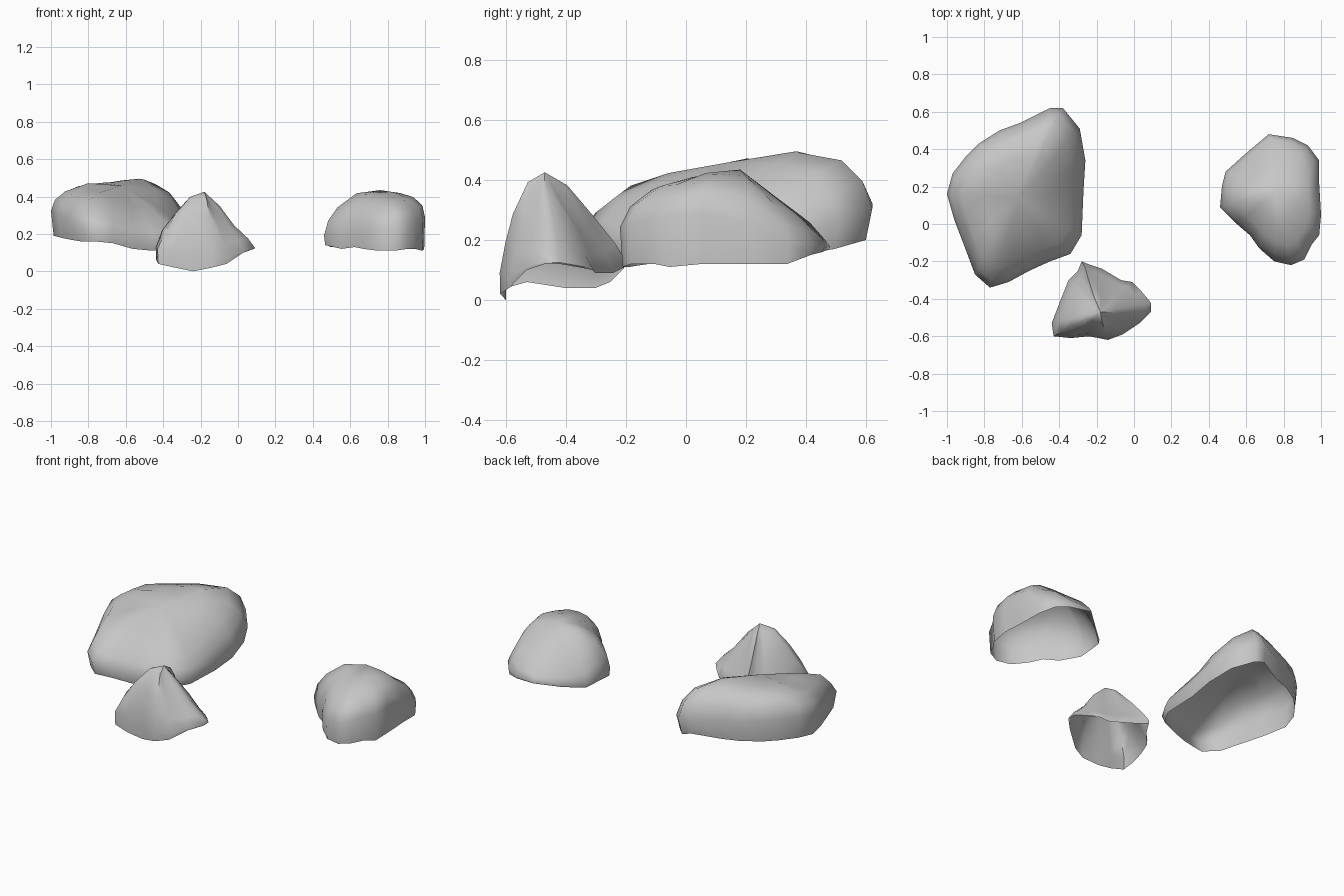
import bpy
import bmesh
import random
from mathutils import Vector

default_cube = bpy.data.objects.get("Cube")
if default_cube:
    bpy.data.objects.remove(default_cube, do_unlink=True)


def make_material(name, colour):
    material = bpy.data.materials.new(name)
    material.use_nodes = True
    material.diffuse_color = colour
    material.node_tree.nodes["Principled BSDF"].inputs["Base Color"].default_value = colour
    return material


stone = make_material("grey stone", (0.57, 0.57, 0.57, 1))


def make_rock(name, rim, crown, slope, profile, steep, gentle, roughness, seed):
    """Loft an open-bottomed shell from a rim outline (x, y, z) up to a sloping crown.

    profile holds (outline scale, height fraction) for each ring;
    steep is the horizontal direction in which the flank bulges out,
    gentle the direction in which it eases into a straight slope.
    """
    rng = random.Random(seed)
    centre = Vector(crown[:2])
    slope, steep, gentle = Vector(slope), Vector(steep), Vector(gentle)
    offsets = [Vector(point[:2]) - centre for point in rim]
    mean_radius = sum(offset.length for offset in offsets) / len(rim)
    bm = bmesh.new()
    rings = []
    for scale, height in profile:
        ring = []
        for offset, (x, y, base) in zip(offsets, rim):
            # Inner rings become rounder than the rim
            direction = offset.normalized()
            rounding = (1 - scale) / 2
            radius = offset.length * (1 - rounding) + mean_radius * rounding
            flat = direction * radius * scale
            top = crown[2] + slope.dot(flat)
            ease = min(1, max(0, gentle.dot(direction)))
            flank = height ** (1 - steep.dot(direction))
            if height > 0:
                flank = flank * (1 - ease) + (1 - scale) * ease
            point = Vector((*(centre + flat), base + (top - base) * flank))
            # Slight unevenness on the upper rings only
            if scale < 1 and height > 0:
                point += Vector([rng.uniform(-roughness, roughness) for _ in range(3)])
            ring.append(bm.verts.new(point))
        rings.append(ring)

    # Side bands and crown fan
    count = len(rim)
    for low, high in zip(rings, rings[1:]):
        for i in range(count):
            j = (i + 1) % count
            bm.faces.new((low[i], low[j], high[j], high[i]))
    peak = bm.verts.new(crown)
    for i in range(count):
        bm.faces.new((rings[-1][i], rings[-1][(i + 1) % count], peak))

    bmesh.ops.recalc_face_normals(bm, faces=bm.faces[:])
    if sum(face.normal.z for face in bm.faces) < 0:
        bmesh.ops.reverse_faces(bm, faces=bm.faces[:])
    mesh = bpy.data.meshes.new(name)
    bm.to_mesh(mesh)
    bm.free()
    mesh.materials.append(stone)
    rock = bpy.data.objects.new(name, mesh)
    bpy.context.collection.objects.link(rock)

    # Smooth shading with only the hardest edges kept
    bpy.ops.object.select_all(action="DESELECT")
    rock.select_set(True)
    bpy.context.view_layer.objects.active = rock
    bpy.ops.object.shade_smooth_by_angle(angle=1.0)


# Broad boulder, higher towards the back and easing down at one front corner
make_rock(
    "large_rock",
    rim=[(-1, .16, .19), (-.97, .27, .2), (-.9, .36, .2), (-.83, .43, .2),
         (-.72, .5, .2), (-.61, .54, .2), (-.45, .62, .22), (-.38, .62, .2),
         (-.29, .51, .17), (-.26, .34, .14), (-.27, .18, .12), (-.28, -.06, .12),
         (-.34, -.16, .12), (-.45, -.2, .11), (-.56, -.25, .12), (-.67, -.31, .15),
         (-.77, -.34, .16), (-.85, -.27, .16), (-.91, -.11, .17), (-.96, .02, .18)],
    crown=(-.62, .14, .458), slope=(0, .16),
    profile=[(.96, 0), (1, .36), (.93, .62), (.79, .84), (.5, .98)],
    steep=(-.3, 0), gentle=(.45, -.25), roughness=.008, seed=4)

# Rounded boulder, steep in front and sloping down at the back
make_rock(
    "medium_rock",
    rim=[(.46, .09, .14), (.47, .2, .14), (.49, .28, .13), (.59, .37, .14),
         (.72, .48, .17), (.85, .46, .16), (.93, .42, .15), (.99, .34, .12),
         (.99, .22, .12), (1, .05, .12), (.99, -.06, .11), (.95, -.11, .12),
         (.91, -.19, .12), (.84, -.22, .11), (.75, -.2, .11), (.67, -.13, .12),
         (.62, -.06, .13), (.55, 0, .12)],
    crown=(.76, .18, .434), slope=(0, .08),
    profile=[(.98, 0), (1, .28), (.92, .55), (.75, .78), (.42, .95)],
    steep=(.45, -.3), gentle=(-.1, .85), roughness=.006, seed=7)

# Pointed stone with a low tip at one side
make_rock(
    "small_rock",
    rim=[(-.43, -.6, .04), (-.44, -.53, .06), (-.39, -.4, .04), (-.35, -.3, .04),
         (-.3, -.25, .06), (-.28, -.2, .11), (-.23, -.22, .1), (-.17, -.24, .09),
         (-.07, -.3, .09), (-.01, -.31, .1), (.04, -.36, .11), (.09, -.42, .12),
         (.09, -.47, .12), (.03, -.53, .1), (-.06, -.59, .04), (-.14, -.62, .02),
         (-.24, -.6, 0), (-.34, -.61, .02)],
    crown=(-.18, -.47, .425), slope=(0, 0),
    profile=[(.99, 0), (1, .1), (.86, .32), (.62, .58), (.3, .89)],
    steep=(-.2, -.3), gentle=(.7, .2), roughness=.005, seed=2)
